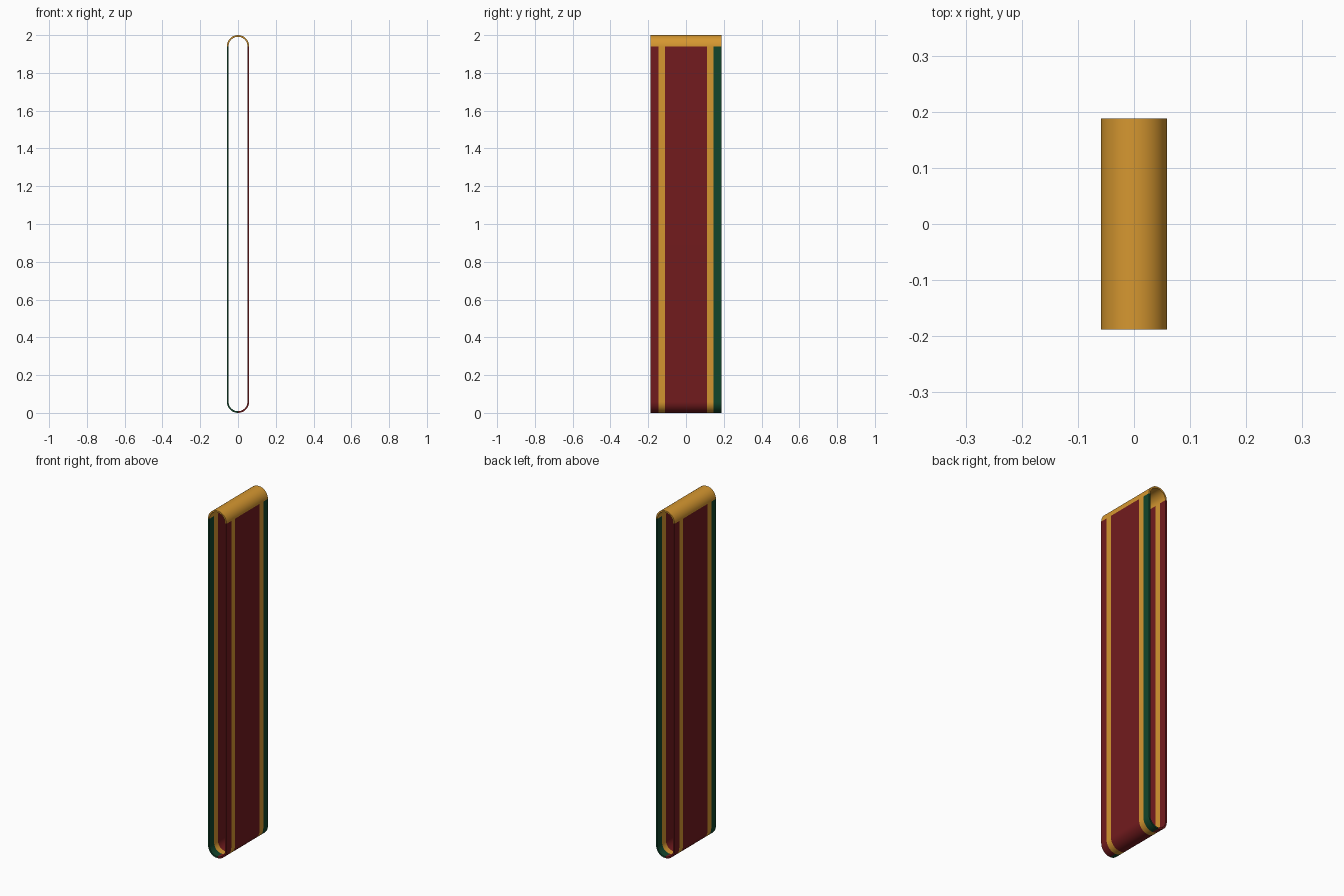
import bpy, bmesh
from math import sin, cos, pi

if "Cube" in bpy.data.objects:
    bpy.data.objects.remove(bpy.data.objects["Cube"])

R, T, W, H = 0.059, 0.009, 0.188, 2.0   # outer radius, thickness, half width, height


def material(name, rgb):
    m = bpy.data.materials.new(name)
    m.diffuse_color = (*rgb, 1)
    m.use_nodes = True
    m.node_tree.nodes["Principled BSDF"].inputs["Base Color"].default_value = m.diffuse_color
    return m


RED = material("red cloth", (0.17, 0.011, 0.013))
GOLD = material("gold cloth", (0.67, 0.31, 0.03))
GREEN = material("green cloth", (0.006, 0.06, 0.025))


def band(name, path, cuts, mats, turn=0):
    """Sweep a thin strip along path of (outer xz, inner xz), split across y into stripes."""
    bm = bmesh.new()
    grid = [[[bm.verts.new((p[0], y, p[1])) for y in cuts] for p in pair] for pair in path]
    last = len(cuts) - 1

    def face(vs, mi):
        f = bm.faces.new(vs)
        f.material_index = mi
        f.smooth = True

    for a, b in zip(grid, grid[1:]):
        for k in (0, 1):
            for j in range(last):
                face((a[k][j], a[k][j+1], b[k][j+1], b[k][j]), j)
        for j, mi in ((0, 0), (last, last - 1)):
            face((a[0][j], a[1][j], b[1][j], b[0][j]), mi)
    for row in (grid[0], grid[-1]):
        for j in range(last):
            face((row[0][j], row[0][j+1], row[1][j+1], row[1][j]), j)
    bmesh.ops.recalc_face_normals(bm, faces=bm.faces)
    me = bpy.data.meshes.new(name)
    bm.to_mesh(me)
    bm.free()
    for m in mats:
        me.materials.append(m)
    ob = bpy.data.objects.new(name, me)
    bpy.context.collection.objects.link(ob)
    ob.rotation_euler.z = turn
    bpy.ops.object.select_all(action='DESELECT')
    ob.select_set(True)
    bpy.context.view_layer.objects.active = ob
    bpy.ops.object.shade_smooth_by_angle(angle=0.6)


def arc(a0, a1, n, zc):
    pts = [a0 + (a1 - a0) * i / n for i in range(n + 1)]
    return [tuple((r * cos(a), zc + r * sin(a)) for r in (R, R - T)) for a in pts]


# striped ribbon halves, the second turned half a revolution
cuts = [-W, -0.1455, -0.111, 0.111, 0.1455, W]
stripes = [RED, GOLD, RED, GOLD, GREEN]
half = arc(-pi / 2, 0, 12, R) + [((R, H - R), (R - T, H - R))]
band("right_ribbon", half, cuts, stripes)
band("left_ribbon", half, cuts, stripes, pi)

# plain gold fold over the top
band("top_fold", arc(0, pi, 24, H - R), [-W, W], [GOLD])
